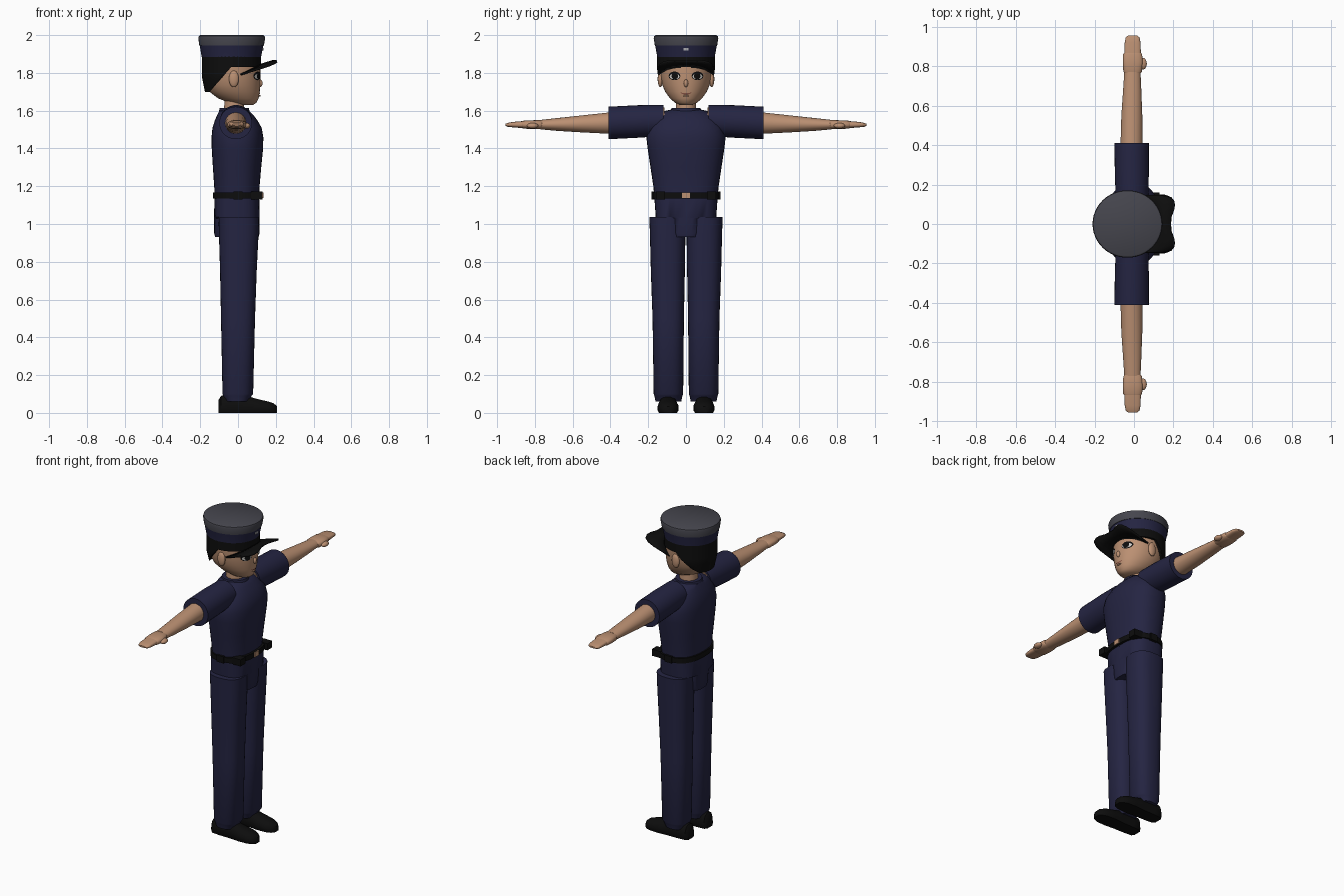
import bpy, bmesh, math
from mathutils import Matrix


def material(name, r, g, b):
    m = bpy.data.materials.new(name)
    m.diffuse_color = (r, g, b, 1)
    return m


NAVY = material("navy cloth", 0.018, 0.018, 0.055)
GREY = material("grey cap top", 0.06, 0.06, 0.075)
SKIN = material("skin", 0.50, 0.28, 0.17)
BLACK = material("black", 0.004, 0.004, 0.004)
WHITE = material("eye white", 0.6, 0.58, 0.55)
LIP = material("lip", 0.25, 0.09, 0.06)
SILVER = material("silver", 0.4, 0.4, 0.42)


def finish(name, bm, mat, fix=True):
    if fix:
        bmesh.ops.recalc_face_normals(bm, faces=bm.faces)
    me = bpy.data.meshes.new(name)
    bm.to_mesh(me)
    bm.free()
    me.materials.append(mat)
    ob = bpy.data.objects.new(name, me)
    bpy.context.collection.objects.link(ob)
    return ob


def loft(name, rings, mat, axis="z", p=2.0, n=32, caps=True, side=1, floor=None):
    """Rings are (position, centre a, centre b, radius a, radius b) along an axis."""
    bm = bmesh.new()
    loops = []
    for t, ca, cb, ra, rb in rings:
        loop = []
        for i in range(n):
            ang = 2 * math.pi * i / n
            c, s = math.cos(ang), math.sin(ang)
            a = ca + ra * math.copysign(abs(c) ** (2 / p), c)
            b = cb + rb * math.copysign(abs(s) ** (2 / p), s)
            x, y, z = (a, b, t) if axis == "z" else (a, t * side, b)
            if floor:
                z = max(z, floor(x))
            loop.append(bm.verts.new((x, y, z)))
        loops.append(loop)
    for lo, hi in zip(loops, loops[1:]):
        for i in range(n):
            j = (i + 1) % n
            bm.faces.new((lo[i], lo[j], hi[j], hi[i]))
    if caps:
        bm.faces.new(loops[0])
        bm.faces.new(loops[-1])
    return finish(name, bm, mat)


def ball(name, loc, rad, mat):
    bm = bmesh.new()
    bmesh.ops.create_uvsphere(bm, u_segments=20, v_segments=12, radius=1,
                              matrix=Matrix.Translation(loc) @ Matrix.Diagonal((*rad, 1)))
    return finish(name, bm, mat)


def box(name, loc, size, mat):
    bm = bmesh.new()
    bmesh.ops.create_cube(bm, size=1, matrix=Matrix.Translation(loc) @ Matrix.Diagonal((*size, 1)))
    return finish(name, bm, mat)


# Head
HEAD = [(1.63, 0.045, 0, 0.035, 0.03), (1.642, 0.025, 0, 0.073, 0.058),
        (1.665, 0.002, 0, 0.107, 0.085), (1.70, -0.018, 0, 0.133, 0.11),
        (1.735, -0.027, 0, 0.144, 0.125), (1.77, -0.03, 0, 0.149, 0.133),
        (1.81, -0.033, 0, 0.151, 0.138), (1.85, -0.034, 0, 0.15, 0.14),
        (1.92, -0.035, 0, 0.145, 0.138)]
loft("head", HEAD, SKIN, n=40)
for s in (1, -1):
    ball("ear", (-0.022, s * 0.136, 1.768), (0.026, 0.014, 0.044), SKIN)


def face_x(y, z):
    for lo, hi in zip(HEAD, HEAD[1:]):
        if lo[0] <= z <= hi[0]:
            k = (z - lo[0]) / (hi[0] - lo[0])
            _, cx, _, rx, ry = [u + (v - u) * k for u, v in zip(lo, hi)]
            return cx + rx * math.sqrt(max(0, 1 - (y / ry) ** 2))
    return 0.1


def face_plate(name, yc, zc, ry, rz, lift, mat, tilt=0.0, bend=0.0):
    """Thin oval laid on the curve of the face."""
    bm = bmesh.new()

    def point(r, ang):
        u, v = r * ry * math.cos(ang), r * rz * math.sin(ang)
        v += bend * (u / ry) ** 2
        y = yc + u * math.cos(tilt) - v * math.sin(tilt)
        z = zc + u * math.sin(tilt) + v * math.cos(tilt)
        return bm.verts.new((face_x(y, z) + lift, y, z))
    n = 20
    mid = point(0, 0)
    rings = [[point(r, 2 * math.pi * i / n) for i in range(n)] for r in (0.5, 1)]
    for i in range(n):
        j = (i + 1) % n
        bm.faces.new((mid, rings[0][i], rings[0][j]))
        bm.faces.new((rings[0][i], rings[1][i], rings[1][j], rings[0][j]))
    return finish(name, bm, mat, fix=False)


# Eyes, brows, nose and mouth
for s in (1, -1):
    face_plate("eye_outline", s * 0.061, 1.784, 0.031, 0.023, 0.003, BLACK)
    face_plate("eye_white", s * 0.061, 1.781, 0.026, 0.015, 0.005, WHITE)
    face_plate("iris", s * 0.059, 1.783, 0.017, 0.017, 0.007, BLACK)
    face_plate("brow", s * 0.061, 1.83, 0.036, 0.006, 0.005, BLACK, -s * 0.15, -0.007)
face_plate("mouth", 0, 1.689, 0.03, 0.004, 0.004, LIP, bend=0.006)
ball("lower_lip", (0.112, 0, 1.679), (0.007, 0.017, 0.005), SKIN)
ball("nose", (0.118, 0, 1.745), (0.012, 0.012, 0.02), SKIN)

# Hair shell with a hairline that rises towards the face
hair = [(1.66 + 0.02 * i, -0.035, 0, 0.132 + 0.024 * min(1, i / 6), 0.125 + 0.028 * min(1, i / 6))
        for i in range(14)]
loft("hair", hair, BLACK, n=56,
     floor=lambda x: min(1.832, max(1.70, 1.70 + (x + 0.15) * 1.15)))

# Cap
loft("cap_band", [(1.885, -0.035, 0, 0.157, 0.153), (1.90, -0.035, 0, 0.16, 0.155),
                  (1.95, -0.034, 0, 0.169, 0.164)], NAVY, n=48)
loft("cap_top", [(1.945, -0.034, 0, 0.171, 0.165), (1.985, -0.033, 0, 0.177, 0.171),
                 (1.995, -0.033, 0, 0.174, 0.168), (2.0, -0.033, 0, 0.166, 0.16)], GREY, n=48)
box("cap_badge", (0.131, 0, 1.925), (0.009, 0.025, 0.012), SILVER)

# Cap visor: two-lobed crescent
bm = bmesh.new()
edge = [(0, 0.185), (0.035, 0.187), (0.07, 0.2), (0.1, 0.205), (0.125, 0.197), (0.14, 0.17), (0.146, 0.13)]
edge = [(-y, x) for y, x in edge[:0:-1]] + edge
rows = []
for y, xo in edge:
    xi = -0.045 + math.sqrt(0.157 ** 2 - y * y)
    rows.append([bm.verts.new((x, y, 1.842 + (x - 0.1) * 0.31 - 0.9 * y * y))
                 for x in (xi, (xi + xo) / 2, xo)])
for a, b in zip(rows, rows[1:]):
    for i in range(2):
        bm.faces.new((a[i], a[i + 1], b[i + 1], b[i]))
visor = finish("cap_visor", bm, BLACK)
visor.modifiers.new("thickness", "SOLIDIFY").thickness = 0.01

# Neck, collar and shirt
loft("neck", [(1.57, -0.02, 0, 0.055, 0.055), (1.70, -0.02, 0, 0.05, 0.05)], SKIN)
loft("collar", [(1.58, -0.02, 0, 0.085, 0.085), (1.613, -0.02, 0, 0.077, 0.077)], NAVY)
loft("shirt", [(1.13, -0.005, 0, 0.118, 0.166), (1.20, -0.006, 0, 0.12, 0.173),
               (1.30, -0.005, 0, 0.128, 0.188), (1.40, -0.003, 0, 0.136, 0.203),
               (1.46, -0.003, 0, 0.137, 0.21), (1.51, -0.005, 0, 0.13, 0.198),
               (1.55, -0.01, 0, 0.112, 0.175), (1.58, -0.015, 0, 0.094, 0.145),
               (1.598, -0.02, 0, 0.08, 0.115), (1.605, -0.02, 0, 0.06, 0.08)], NAVY, p=2.4)

# Belt with buckle and pouches
loft("belt", [(1.135, -0.002, 0, 0.131, 0.178), (1.168, -0.002, 0, 0.131, 0.178)], BLACK, p=2.5)
box("buckle", (0.129, 0, 1.152), (0.012, 0.042, 0.03), SKIN)
for s in (1, -1):
    box("belt_pouch", (0.1, s * 0.135, 1.152), (0.06, 0.05, 0.042), BLACK)
    box("belt_loop", (0.0, s * 0.172, 1.152), (0.05, 0.022, 0.042), BLACK)

# Hips with a front and back panel
loft("hips", [(0.93, -0.006, 0, 0.115, 0.08), (0.95, -0.006, 0, 0.12, 0.087),
              (1.03, -0.006, 0, 0.121, 0.1), (1.036, -0.006, 0, 0.121, 0.16),
              (1.145, -0.006, 0, 0.118, 0.168)], NAVY, p=3)

for s in (1, -1):
    # Trouser leg
    loft("trouser_leg", [(0.06, -0.005, s * 0.093, 0.06, 0.068), (0.09, -0.003, s * 0.093, 0.075, 0.074),
                         (0.10, -0.001, s * 0.093, 0.081, 0.078), (0.50, 0.0, s * 0.094, 0.09, 0.083),
                         (0.75, 0.002, s * 0.096, 0.097, 0.09), (0.95, 0.004, s * 0.097, 0.105, 0.094),
                         (1.037, 0.004, s * 0.099, 0.107, 0.095)], NAVY, p=2.5)
    # Shoe, built as a rounded side profile
    bm = bmesh.new()
    sections = [(-0.102, 0.03, 0.07), (-0.09, 0.044, 0.09), (-0.04, 0.049, 0.1), (0.04, 0.05, 0.092),
                (0.10, 0.056, 0.074), (0.16, 0.053, 0.06), (0.19, 0.04, 0.05), (0.206, 0.02, 0.035)]
    rows = []
    for x, w, h in sections:
        shape = [(-0.85, 0), (0.85, 0), (1, 0.2), (0.97, 0.55), (0.7, 0.88), (0.25, 1),
                 (-0.25, 1), (-0.7, 0.88), (-0.97, 0.55), (-1, 0.2)]
        rows.append([bm.verts.new((x, s * 0.095 + u * w, v * h)) for u, v in shape])
    for a, b in zip(rows, rows[1:]):
        for i in range(10):
            j = (i + 1) % 10
            bm.faces.new((a[i], a[j], b[j], b[i]))
    bm.faces.new(rows[0])
    bm.faces.new(rows[-1])
    finish("shoe", bm, BLACK)

    # Sleeve and bare arm
    loft("sleeve", [(0.12, -0.01, 1.548, 0.082, 0.082), (0.25, -0.011, 1.543, 0.086, 0.086),
                    (0.41, -0.012, 1.535, 0.087, 0.086)], NAVY, "y", side=s)
    loft("arm", [(0.113, -0.01, 1.548, 0.07, 0.07), (0.41, -0.012, 1.534, 0.056, 0.056),
                 (0.55, -0.011, 1.53, 0.053, 0.045), (0.68, -0.009, 1.527, 0.046, 0.034),
                 (0.77, -0.008, 1.526, 0.041, 0.025)], SKIN, "y", side=s)
    # Palm, fingers and thumb
    loft("palm", [(0.76, -0.008, 1.526, 0.038, 0.02), (0.772, -0.007, 1.526, 0.047, 0.024),
                  (0.82, -0.006, 1.526, 0.051, 0.023), (0.86, -0.007, 1.526, 0.048, 0.021),
                  (0.868, -0.007, 1.526, 0.042, 0.018)], SKIN, "y", p=2.5, side=s)
    loft("fingers", [(0.86, -0.007, 1.526, 0.042, 0.019), (0.92, -0.007, 1.526, 0.04, 0.014),
                     (0.945, -0.007, 1.525, 0.035, 0.01), (0.956, -0.007, 1.525, 0.022, 0.005)],
         SKIN, "y", p=2.8, side=s)
    ball("thumb", (0.045, s * 0.812, 1.52), (0.02, 0.03, 0.015), SKIN)

# Smooth shading with crisp edges
bpy.ops.object.select_all(action="DESELECT")
for ob in bpy.context.scene.objects:
    if "box" not in ob.name:
        ob.select_set(True)
        bpy.context.view_layer.objects.active = ob
bpy.ops.object.shade_smooth_by_angle(angle=math.radians(40))
